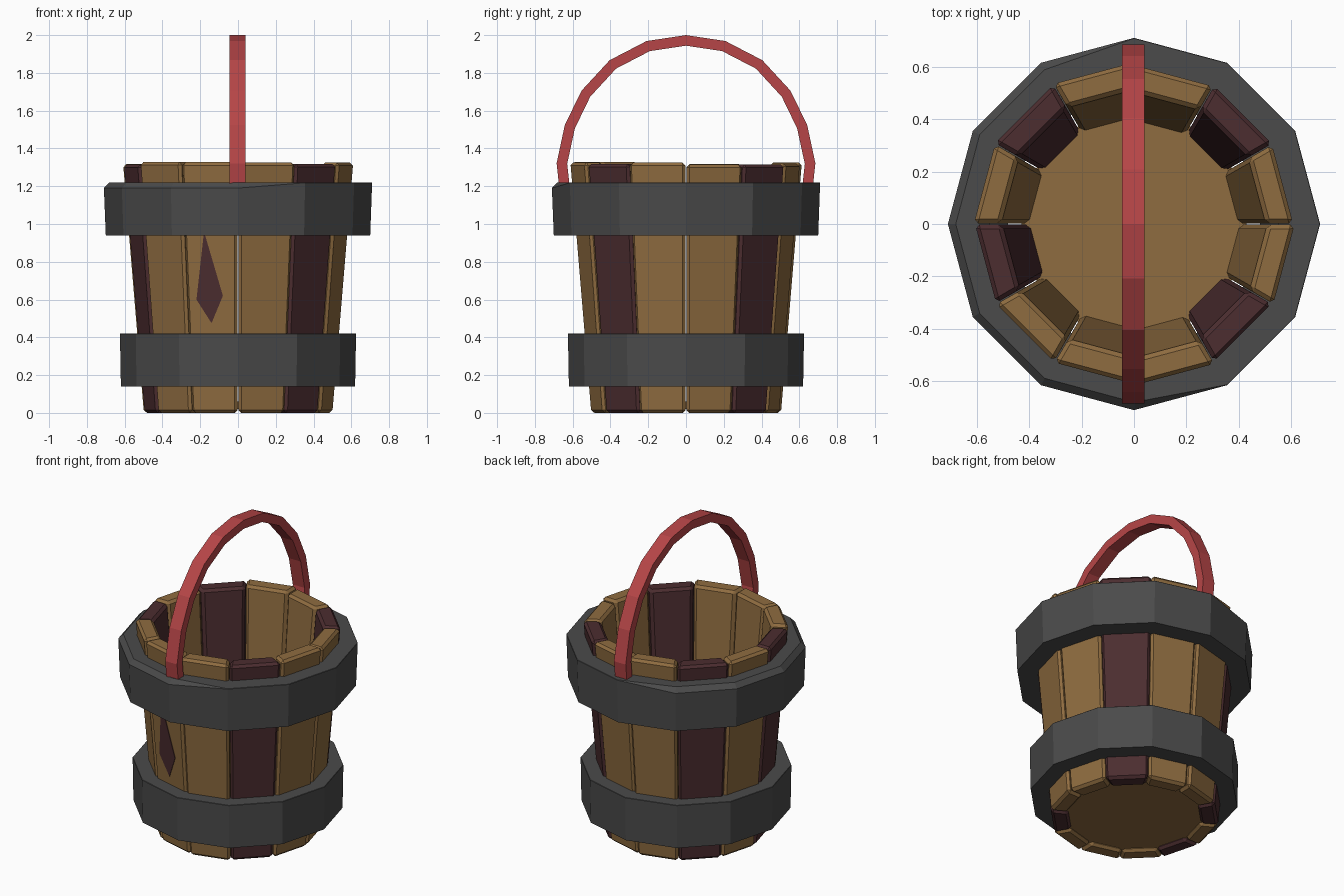
import bpy, bmesh, math, random
from mathutils import Vector

if "Cube" in bpy.data.objects:
    bpy.data.objects.remove(bpy.data.objects["Cube"])

random.seed(4)
N = 12
HEIGHT = 1.32


def material(name, rgb):
    m = bpy.data.materials.new(name)
    m.diffuse_color = (*rgb, 1)
    m.use_nodes = True
    m.node_tree.nodes["Principled BSDF"].inputs["Base Color"].default_value = m.diffuse_color
    return m


WOOD = material("light wood", (0.275, 0.15, 0.051))
DARK = material("dark wood", (0.072, 0.026, 0.029))
IRON = material("dark iron", (0.069, 0.069, 0.069))
RED = material("red handle", (0.47, 0.06, 0.063))


def make(name, verts, faces, mat, bevel=0):
    me = bpy.data.meshes.new(name)
    me.from_pydata(verts, [], faces)
    bm = bmesh.new()
    bm.from_mesh(me)
    bmesh.ops.recalc_face_normals(bm, faces=bm.faces)
    bm.to_mesh(me)
    bm.free()
    me.materials.append(mat)
    ob = bpy.data.objects.new(name, me)
    bpy.context.collection.objects.link(ob)
    if bevel:
        mod = ob.modifiers.new("edge chamfer", 'BEVEL')
        mod.width = bevel
        mod.segments = 1
    return ob


def polar(r, deg, z):
    a = math.radians(deg)
    return (r * math.cos(a), r * math.sin(a), z)


def loft(rings, closed):
    """Faces joining equal rings of vertices; ends capped unless closed."""
    n, k = len(rings[0]), len(rings)
    verts = [v for ring in rings for v in ring]
    faces = [(i * n + j, i * n + (j + 1) % n,
              (i + 1) % k * n + (j + 1) % n, (i + 1) % k * n + j)
             for i in range(k if closed else k - 1) for j in range(n)]
    if not closed:
        faces += [tuple(range(n)), tuple(range((k - 1) * n, k * n))]
    return verts, faces


def outer_radius(z):
    return 0.5 + 0.11 * z / HEIGHT


# Staves: twelve tapering planks, four of them dark
for i in range(N):
    mid = 30 * i + 15
    shift = 0 if i == 8 else random.uniform(-0.004, 0.008)
    top = HEIGHT + (random.uniform(-0.008, 0.01))
    rings = []
    for z in (0, top):
        ro = outer_radius(z) + shift
        ri = ro - 0.105
        rings.append([polar(ro, mid - 14.8, z), polar(ro, mid + 14.8, z),
                      polar(ri, mid + 14.7, z), polar(ri, mid - 14.7, z)])
    make(f"stave_{i + 1}", *loft(rings, False),
         DARK if i in (1, 4, 6, 10) else WOOD, 0.016)

# Floor disc
make("floor", *loft([[polar(0.43, 30 * i, z) for i in range(N)]
                     for z in (0.02, 0.06)], False), WOOD)


# Iron bands: twelve-sided rings, the upper one worn along part of its top edge
def band(name, z0, z1, r0, r1, inner, worn):
    rings = []
    for i in range(N):
        a = 30 * i
        cut = 0.03 if worn and 120 <= a <= 270 else 0.002
        rings.append([polar(inner, a, z0), polar(r0, a, z0),
                      polar(r1, a, z1 - cut), polar(r1 - cut, a, z1),
                      polar(inner, a, z1)])
    make(name, *loft(rings, True), IRON)


band("upper_band", 0.94, 1.22, 0.70, 0.71, 0.55, True)
band("lower_band", 0.14, 0.42, 0.62, 0.625, 0.48, False)

# Handle: square bar swept along an arch
half = [(0.635, 1.12), (0.657, 1.32), (0.615, 1.515), (0.53, 1.69),
        (0.387, 1.845), (0.2, 1.942)]
path = [Vector((-y, z)) for y, z in half] + [Vector((0, 1.972))] \
    + [Vector(p) for p in reversed(half)]
rings = []
for i, p in enumerate(path):
    t = (path[min(i + 1, len(path) - 1)] - path[max(i - 1, 0)]).normalized()
    n = Vector((-t.y, t.x)) * 0.028
    a, b = p + n, p - n
    rings.append([(-0.045, *a), (0.04, *a), (0.04, *b), (-0.045, *b)])
make("handle", *loft(rings, False), RED)

# Patch: thin dark kite lying on the front stave
kite = [(-0.18, 0.96), (-0.08, 0.62), (-0.14, 0.475), (-0.22, 0.60)]
c, s = math.cos(math.radians(255)), math.sin(math.radians(255))
rings = []
for lift in (-0.003, 0.004):
    rings.append([(x, (outer_radius(z) * math.cos(math.radians(14.8)) + lift - x * c) / s, z)
                  for x, z in kite])
make("front_patch", *loft(rings, False), DARK)
